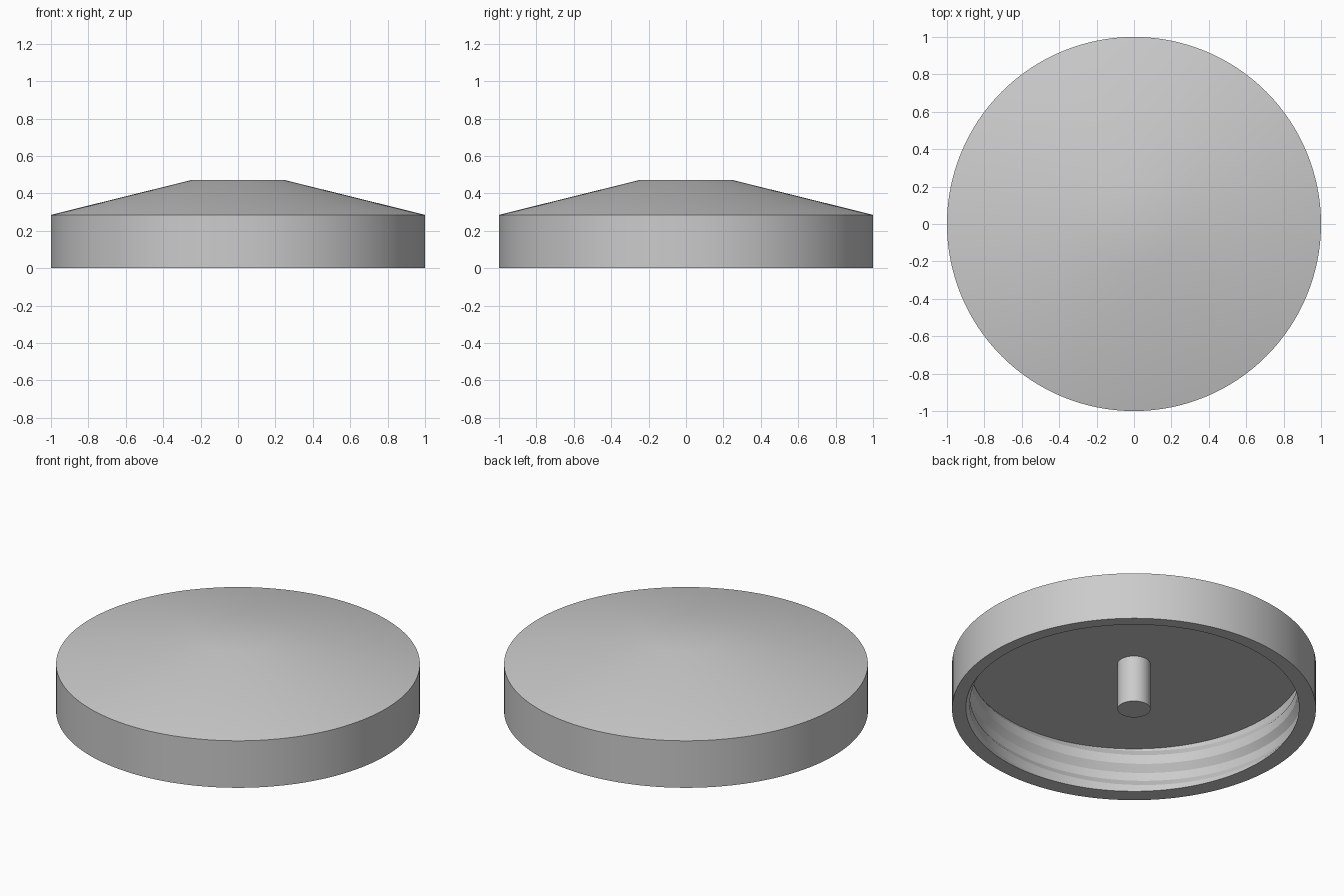
import bpy
import bmesh
from math import sin, cos, tau, radians

cube = bpy.data.objects.get("Cube")
if cube:
    bpy.data.objects.remove(cube, do_unlink=True)

SEGMENTS = 128
SKIRT_H, TOP_H, TOP_R = 0.285, 0.472, 0.245
CREST_R, ROOT_R = 0.903, 0.93          # internal thread radii
PITCH, CREST_HALF, ROOT_HALF = 0.19, 0.028, 0.07

grey = bpy.data.materials.new("plain grey")
grey.use_nodes = True
colour = (0.6, 0.6, 0.6, 1)
grey.diffuse_color = colour
grey.node_tree.nodes["Principled BSDF"].inputs["Base Color"].default_value = colour


def finish(obj):
    obj.data.materials.append(grey)
    bpy.ops.object.select_all(action="DESELECT")
    obj.select_set(True)
    bpy.context.view_layer.objects.active = obj
    bpy.ops.object.shade_smooth_by_angle(angle=radians(25))


def thread_column(angle):
    """Inner wall points (radius, height) at one angle of the helical thread."""
    centre = 0.058 + PITCH * (angle / tau - 0.875)
    points = []
    for turn in range(-1, 4):
        for offset in (-ROOT_HALF, -CREST_HALF, CREST_HALF, ROOT_HALF):
            z = min(max(centre + turn * PITCH + offset, 0), SKIRT_H)
            d = abs((z - centre + PITCH / 2) % PITCH - PITCH / 2)
            t = min(max((d - CREST_HALF) / (ROOT_HALF - CREST_HALF), 0), 1)
            points.append((CREST_R + (ROOT_R - CREST_R) * t, z))
    return points


# Cap: sloped top, straight skirt, threaded inner wall and flat ceiling
bm = bmesh.new()
columns = []
for i in range(SEGMENTS + 1):
    a = tau * i / SEGMENTS
    outline = [(TOP_R, TOP_H), (1, SKIRT_H), (1, 0)]
    outline += thread_column(a) + [(0, SKIRT_H)]
    columns.append([bm.verts.new((r * cos(a), r * sin(a), z)) for r, z in outline])
for left, right in zip(columns, columns[1:]):
    for j in range(len(left) - 1):
        bm.faces.new((left[j], right[j], right[j + 1], left[j + 1]))
bmesh.ops.remove_doubles(bm, verts=bm.verts[:], dist=0.0002)
bmesh.ops.holes_fill(bm, edges=[e for e in bm.edges if e.is_boundary], sides=0)
bmesh.ops.recalc_face_normals(bm, faces=bm.faces[:])
mesh = bpy.data.meshes.new("threaded_cap")
bm.to_mesh(mesh)
bm.free()
cap = bpy.data.objects.new("threaded_cap", mesh)
bpy.context.collection.objects.link(cap)
finish(cap)

# Central pin hanging from the ceiling
pin_top = SKIRT_H + 0.02
bpy.ops.mesh.primitive_cylinder_add(vertices=48, radius=0.091, depth=pin_top,
                                    location=(0, 0, pin_top / 2))
pin = bpy.context.object
pin.name = "centre_pin"
finish(pin)
